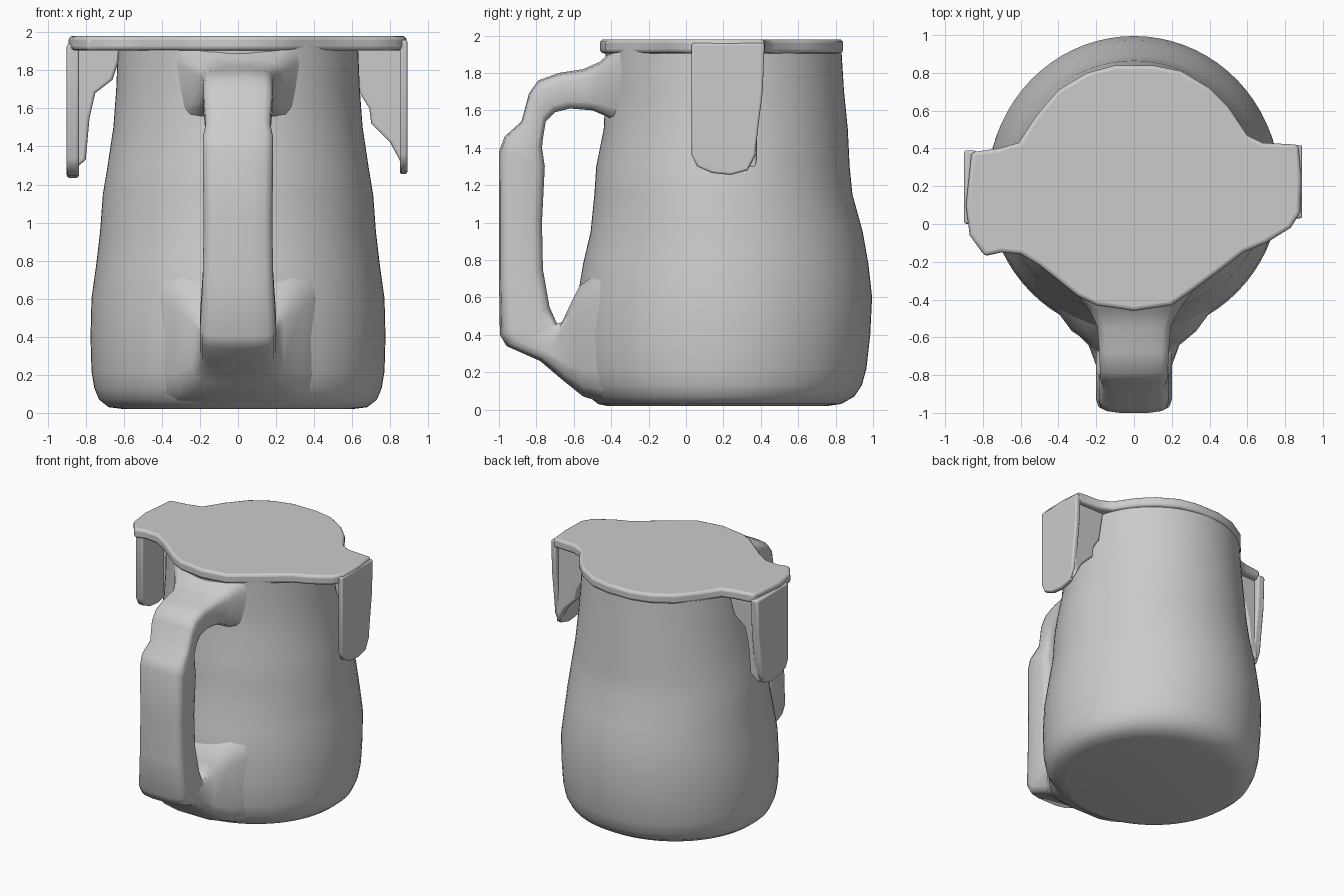
import bpy, bmesh, math
from mathutils import Vector


def finish(name, bm, bevel=0.0, angle=45):
    bmesh.ops.recalc_face_normals(bm, faces=bm.faces)
    mesh = bpy.data.meshes.new(name)
    bm.to_mesh(mesh)
    bm.free()
    ob = bpy.data.objects.new(name, mesh)
    bpy.context.collection.objects.link(ob)
    bpy.ops.object.select_all(action='DESELECT')
    ob.select_set(True)
    bpy.context.view_layer.objects.active = ob
    if bevel:
        mod = ob.modifiers.new("soft_edges", 'BEVEL')
        mod.width, mod.segments, mod.limit_method = bevel, 3, 'ANGLE'
        mod.angle_limit = math.radians(50)
    bpy.ops.object.shade_smooth_by_angle(angle=math.radians(angle))
    return ob


def skin(name, rings, angle=45):
    bm = bmesh.new()
    loops = [[bm.verts.new(p) for p in ring] for ring in rings]
    n = len(loops[0])
    for a, b in zip(loops, loops[1:]):
        for i in range(n):
            j = (i + 1) % n
            bm.faces.new((a[i], a[j], b[j], b[i]))
    bm.faces.new(loops[0])
    bm.faces.new(loops[-1])
    return finish(name, bm, angle=angle)


def prism(name, pts, axis, lo, hi, bevel):
    def place(p, d):
        c = list(p)
        c.insert(axis, d)
        return Vector(c)
    bm = bmesh.new()
    face = bm.faces.new([bm.verts.new(place(p, lo)) for p in pts])
    ext = bmesh.ops.extrude_face_region(bm, geom=[face])
    move = Vector((0, 0, 0))
    move[axis] = hi - lo
    bmesh.ops.translate(bm, vec=move, verts=[v for v in ext['geom'] if isinstance(v, bmesh.types.BMVert)])
    return finish(name, bm, bevel)


# Jug body: height, half width, front y, back y
body = [(0.02, 0.60, -0.42, 0.76), (0.03, 0.68, -0.47, 0.83), (0.07, 0.73, -0.52, 0.90),
        (0.13, 0.755, -0.56, 0.94), (0.22, 0.77, -0.58, 0.965), (0.40, 0.775, -0.59, 0.985),
        (0.60, 0.77, -0.58, 0.995), (0.78, 0.745, -0.55, 0.975), (0.95, 0.725, -0.51, 0.945),
        (1.15, 0.71, -0.49, 0.89), (1.30, 0.685, -0.48, 0.875), (1.50, 0.655, -0.44, 0.865),
        (1.70, 0.64, -0.43, 0.845), (1.94, 0.63, -0.43, 0.83)]
rings = []
for z, rx, y0, y1 in body:
    cy, ry = (y0 + y1) / 2, (y1 - y0) / 2
    rings.append([(rx * math.cos(t), cy + ry * math.sin(t), z)
                  for t in (2 * math.pi * i / 72 for i in range(72))])
skin("jug_body", rings)

# Flat lid with a wing on each side
lid = [(0, -0.46), (0.2, -0.43), (0.3, -0.36), (0.45, -0.25), (0.58, -0.15), (0.7, -0.1),
       (0.83, -0.02), (0.88, 0.06), (0.885, 0.25), (0.87, 0.42), (0.68, 0.43), (0.6, 0.47),
       (0.5, 0.62), (0.4, 0.72), (0.25, 0.81), (0.1, 0.84), (-0.1, 0.84), (-0.25, 0.8),
       (-0.4, 0.71), (-0.52, 0.57), (-0.61, 0.43), (-0.72, 0.40), (-0.86, 0.38), (-0.89, 0.1),
       (-0.87, -0.06), (-0.79, -0.17), (-0.7, -0.15), (-0.6, -0.16), (-0.5, -0.22),
       (-0.3, -0.38), (-0.2, -0.43)]
prism("lid", lid, 2, 1.905, 1.98, 0.02)

# Hanging side flaps with tapered webs behind them
flap = [(0.03, 1.96), (0.03, 1.36), (0.06, 1.30), (0.14, 1.265), (0.24, 1.255), (0.33, 1.28),
        (0.37, 1.36), (0.385, 1.5), (0.41, 1.7), (0.42, 1.96)]
prism("right_flap", flap, 0, 0.85, 0.89, 0.012)
prism("left_flap", [(y - 0.03, z - 0.02) for y, z in flap], 0, -0.9, -0.835, 0.015)
prism("right_web", [(0.87, 1.93), (0.6, 1.93), (0.64, 1.68), (0.69, 1.6), (0.7, 1.52),
                    (0.8, 1.42), (0.87, 1.29)], 1, 0.30, 0.38, 0.015)
prism("left_web", [(-0.87, 1.93), (-0.6, 1.93), (-0.66, 1.75), (-0.75, 1.68), (-0.78, 1.55),
                   (-0.8, 1.33), (-0.87, 1.27)], 1, 0.26, 0.345, 0.015)

# Handle: outer y, z, inner y, z, half width, flaring where it meets the body
handle = [(-0.36, 1.95, -0.30, 1.50, 0.32), (-0.46, 1.86, -0.43, 1.57, 0.24),
          (-0.55, 1.82, -0.50, 1.60, 0.195), (-0.68, 1.80, -0.62, 1.61, 0.185),
          (-0.79, 1.76, -0.70, 1.59, 0.18), (-0.84, 1.69, -0.75, 1.54, 0.18),
          (-0.88, 1.54, -0.765, 1.45, 0.17), (-0.97, 1.46, -0.77, 1.40, 0.185),
          (-1.0, 1.38, -0.755, 1.30, 0.185), (-1.0, 1.0, -0.77, 1.0, 0.18),
          (-1.0, 0.7, -0.765, 0.75, 0.185), (-0.995, 0.40, -0.73, 0.55, 0.2),
          (-0.96, 0.34, -0.69, 0.46, 0.2), (-0.78, 0.26, -0.66, 0.47, 0.2),
          (-0.65, 0.15, -0.62, 0.56, 0.24), (-0.55, 0.07, -0.57, 0.66, 0.33),
          (-0.42, 0.03, -0.45, 0.75, 0.42)]
half = [(0.4, 0.0), (0.78, 0.04), (0.94, 0.1), (1.0, 0.24), (1.0, 0.8), (0.93, 0.93), (0.75, 1.0)]
section = half + [(-x, t) for x, t in reversed(half)]
skin("handle", [[(x * w, yo + (yi - yo) * t, zo + (zi - zo) * t) for x, t in section]
                for yo, zo, yi, zi, w in handle], angle=50)
